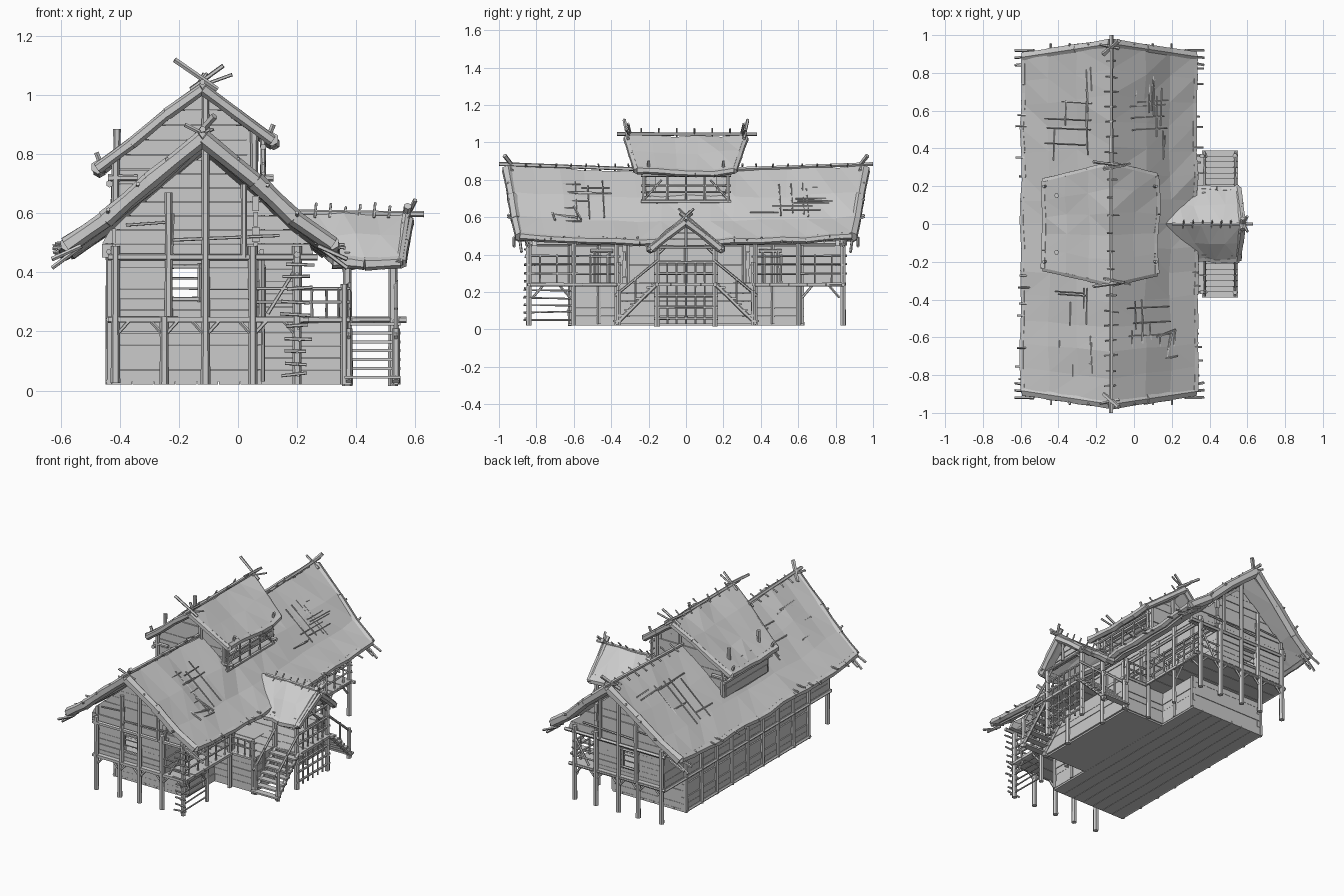
import bpy, bmesh, math, random
from mathutils import Vector

if "Cube" in bpy.data.objects:
    bpy.data.objects.remove(bpy.data.objects["Cube"])
random.seed(7)
R = random.uniform

def finish(name, bm, solid=0):
    me = bpy.data.meshes.new(name)
    bm.to_mesh(me); bm.free()
    ob = bpy.data.objects.new(name, me)
    bpy.context.collection.objects.link(ob)
    if solid:
        m = ob.modifiers.new("thickness", 'SOLIDIFY')
        m.thickness = solid; m.offset = -1
    return ob

def hexa(bm, pts):
    v = [bm.verts.new(p) for p in pts]
    for f in ((3, 2, 1, 0), (4, 5, 6, 7), (0, 1, 5, 4), (1, 2, 6, 5), (2, 3, 7, 6), (3, 0, 4, 7)):
        bm.faces.new([v[i] for i in f])

def boxes(name, items):
    bm = bmesh.new()
    for x0, x1, y0, y1, z0, z1 in items:
        hexa(bm, [(x, y, z) for z in (z0, z1) for x, y in ((x0, y0), (x1, y0), (x1, y1), (x0, y1))])
    return finish(name, bm)

def beams(name, items, n=6):
    """Rough-hewn logs: (start, end, radius) with a little taper."""
    bm = bmesh.new()
    for p, q, r in items:
        p, q = Vector(p), Vector(q)
        d = (q - p).normalized()
        a = d.cross(Vector((0, 0, 1)) if abs(d.z) < 0.9 else Vector((1, 0, 0))).normalized()
        b = d.cross(a)
        rings = []
        for c, s in ((p, R(.95, 1.1)), (p.lerp(q, .5), R(.88, 1)), (q, R(.9, 1.05))):
            rings.append([bm.verts.new(c + r * s * (a * math.cos(t) + b * math.sin(t)))
                          for t in (math.tau * (i + .5) / n for i in range(n))])
        for r0, r1 in zip(rings, rings[1:]):
            for i in range(n):
                bm.faces.new((r0[i], r0[(i + 1) % n], r1[(i + 1) % n], r1[i]))
        bm.faces.new(rings[0][::-1]); bm.faces.new(rings[-1])
    bmesh.ops.recalc_face_normals(bm, faces=bm.faces)
    return finish(name, bm)

def interp(prof, u):
    for (a, za), (b, zb) in zip(prof, prof[1:]):
        if a <= u <= b:
            return za + (zb - za) * (u - a) / (b - a)
    return 0

def wall(name, axis, pos, u0, u1, z0, z1, rows, prof=None, hole=None, drop=.045):
    """Horizontal planks, clipped under a roof profile, with an optional window hole."""
    bm = bmesh.new()
    us = [u0 + (u1 - u0) * i / 80 for i in range(81)]
    def lim(z):
        ok = [u for u in us if not prof or interp(prof, u) - drop >= z]
        return (ok[0], ok[-1]) if ok else None
    for i in range(rows):
        za, zb = z0 + (z1 - z0) * i / rows, z0 + (z1 - z0) * (i + 1) / rows
        la, lb = lim(za), lim(zb - .004)
        if not la or not lb: continue
        spans = [(la[0], la[1], lb[0], lb[1])]
        if hole and hole[2] < (za + zb) / 2 < hole[3]:
            spans = [(la[0], hole[0], lb[0], hole[0]), (hole[1], la[1], hole[1], lb[1])]
        for a, b, c, d in spans:
            t, o = R(.006, .013), R(.001, .005)
            pts = [(u, pos + w, z) for z, s in ((za, (a, b)), (zb - o / 2, (c, d)))
                   for u, w in ((s[0], -t), (s[1], -t), (s[1], t), (s[0], t))]
            hexa(bm, pts if axis == 'y' else [(w, u, z) for u, w, z in pts])
    bmesh.ops.recalc_face_normals(bm, faces=bm.faces)
    return finish(name, bm)

def roof(name, prof, ridge, eave, n, lift, axis='y', rims=(0, 1), rim=.03, thick=.045):
    """Sagging thatch sheet: ridge/eave give (start, end) along the axis."""
    P = (lambda u, v, z: Vector((u, v, z))) if axis == 'y' else (lambda u, v, z: Vector((v, u, z)))
    top = max(prof, key=lambda p: p[1])[0]
    bm, rows, w = bmesh.new(), [], .008
    for u, z in prof:
        t = abs(u - top) / max(abs(prof[0][0] - top), abs(prof[-1][0] - top))
        s, e = (ridge[k] + (eave[k] - ridge[k]) * t for k in (0, 1))
        row = []
        for i in range(n + 1):
            k = i / n
            j = 0 if i in (0, n) else w
            row.append(bm.verts.new(P(u + R(-j, j), s + (e - s) * k + R(-j, j),
                                      z + lift * abs(2 * k - 1) ** 3 + R(-j, j))))
        rows.append(row)
    ends = [[r[-k].co.copy() for r in rows] for k in (0, 1)]
    edges = [[v.co.copy() for v in rows[k]] for k in (0, -1)]
    for a, b in zip(rows, rows[1:]):
        for i in range(n):
            f = bm.faces.new((a[i], a[i + 1], b[i + 1], b[i]))
            f.normal_update()
            if f.normal.z < 0: f.normal_flip()
    bmesh.ops.triangulate(bm, faces=bm.faces)
    finish(name, bm, thick)
    dn = Vector((0, 0, -.025))
    beams(name + "_end_rims", [(p + dn, q + dn, rim) for k in rims for p, q in zip(ends[k], ends[k][1:])])
    beams(name + "_eave_rolls", [(p + dn * .8, q + dn * .8, .022) for e in edges for p, q in zip(e, e[1:])])

# ---- roofs
MAIN = [(-.58, .485), (-.45, .575), (-.3, .705), (-.12, .85), (.06, .705), (.19, .58), (.32, .49)]
TOP = [(-.475, .765), (-.36, .85), (-.24, .95), (-.12, 1.035), (0, .945), (.115, .86)]
PORCH = [(-.185, .455), (-.1, .525), (0, .6), (.1, .525), (.185, .455)]
roof("main_roof", MAIN, (-.955, .955), (-.885, .885), 14, .03)
roof("upper_roof", TOP, (-.315, .315), (-.235, .225), 5, .012, rim=.02, thick=.035)
roof("porch_roof", PORCH, (.15, .575), (.32, .55), 4, .0, 'x', rims=(1,), rim=.022, thick=.035)

# ---- floors
boxes("ground_floor", [(-.43 + i * .073, -.43 + i * .073 + .071, -.63, .63, .02, .035) for i in range(7)]
      + [(.08, .36, -.35, .35, .02, .035)])
boxes("upper_floor", [(-.43, .22, -.85 + i * .1, -.85 + i * .1 + .097, .232, .248 + R(0, .003)) for i in range(17)]
      + [(.22, .37, -.36 + i * .09, -.36 + i * .09 + .087, .232, .249) for i in range(8)]
      + [(.37, .55, -.16 + i * .08, -.16 + i * .08 + .077, .232, .249) for i in range(4)])

# ---- plank walls
wall("left_wall", 'x', -.42, -.63, .63, .03, .24, 5)
wall("left_upper_wall", 'x', -.42, -.83, .83, .24, .55, 6)
wall("right_wall", 'x', .07, -.63, .63, .03, .24, 5)
wall("right_upper_wall", 'x', .06, -.83, .83, .24, .66, 8)
wall("hall_outer_wall", 'x', .36, -.35, .35, .03, .235, 5)
for s, n in ((-1, "front"), (1, "back")):
    wall(n + "_lower_wall", 'y', s * .62, -.43, .08, .03, .24, 5)
    wall(n + "_upper_wall", 'y', s * .81, -.42, .06, .24, .45, 6, hole=(-.23, -.13, .31, .42))
    wall(n + "_gable", 'y', s * .81, -.46, .26, .45, .83, 8, MAIN)
    wall(n + "_hall_wall", 'y', s * .345, .07, .36, .03, .235, 5)
    wall(n + "_hall_upper_wall", 'y', s * .33, .06, .2, .24, .5, 6)
    wall(n + "_tower_wall", 'y', s * .2, -.42, .055, .5, 1.0, 10, TOP, drop=.03)
wall("tower_left_wall", 'x', -.42, -.21, .21, .55, .8, 5)
wall("tower_right_wall", 'x', .04, -.21, .21, .6, .88, 6, hole=(-.16, .16, .73, .83))

# ---- timber frame at both gable ends
post, rail, brace = [], [], []
for s in (-1, 1):
    y = s * .84
    xs = (-.415, -.25, -.11, .05, .2)
    for x in xs:
        post.append(((x, y, .02 if x > -.3 else .025), (x, y, .49 if x in (-.415, .2, .05) else .25), .016))
    for a, b in zip(xs, xs[1:]):
        brace += [((a, y, .185), (a + .05, y, .24), .007), ((b, y, .185), (b - .05, y, .24), .007)]
    rail += [((-.44, y, .24), (.24, y, .24), .011), ((-.44, y, .452), (.27, y, .452), .012)]
    post += [((-.11, y, .25), (-.11, y, .84), .014), ((-.235, y, .25), (-.235, y, .67), .013),
             ((.02, y, .45), (.02, y, .7), .011)]
    brace += [((-.22, y, .51), (.14, y, .525), .006), ((-.38, y, .56), (-.24, y, .57), .005),
              ((-.23, y, .36), (-.22, y, .6), .006), ((.1, y, .26), (.2, y, .42), .007)]
    for z in (.31, .42):
        rail.append(((-.245, s * .825, z), (-.115, s * .825, z), .008))
    for x in (-.235, -.13):
        rail.append(((x, s * .825, .3), (x, s * .825, .43), .008))
    rail += [((-.23, s * .81, z), (-.13, s * .81, z), .004) for z in (.345, .38)]

# ---- long side frames, balcony posts and railings
for i in range(9):
    y = -.62 + i * .155
    post.append(((-.435, y, .02), (-.435, y, .53), .013))
    brace.append(((.08, y, .03), (.08, y, .6), .011))
for z in (.03, .24, .47):
    w = .63 if z < .2 else .84
    rail += [((-.438, -w, z), (-.438, w, z), .01)]
rail += [((.08, -.83, .47), (.08, .83, .47), .011)]
for s in (-1, 1):
    post += [((.2, s * y, .02), (.2, s * y, .53), .014) for y in (.6, .37)]
    post += [((.36, s * .36, .02), (.36, s * .36, .36), .013)]
    rail += [((.21, s * .84, .24), (.21, s * .36, .24), .011), ((.21, s * .36, .24), (.38, s * .36, .24), .011),
             ((.2, s * .86, .46), (.2, s * .15, .46), .011)]
    for z in (.3, .35, .395):
        rail += [((.2, s * .86, z), (.2, s * .35, z + R(-.006, .006)), .006)]
    for z in (.3, .345):
        rail += [((.2, s * .36, z), (.38, s * .36, z), .006), ((.06, s * .84, z), (.22, s * .84, z), .006)]
    for i in range(5):
        y = s * (.42 + .09 * i)
        rail.append(((.2, y, .245), (.2, y, .4), .006))
    for x in (.25, .3, .34):
        rail.append(((x, s * .36, .245), (x, s * .36, .35), .005))
    brace += [((.2, s * .62, .17), (.2, s * .68, .24), .007), ((.2, s * .82, .17), (.2, s * .76, .24), .007)]
    # doorway frames in the balcony wall
    for y in (.41, .49):
        post.append(((.085, s * y, .25), (.085, s * y, .42), .01))
    rail.append(((.085, s * .39, .42), (.085, s * .51, .42), .01))
beams("posts", post); beams("rails", rail, 5); beams("braces", brace, 5)

# ---- ladder bars at the front right corner
beams("corner_ladder", [((.2 + R(-.01, .01), -.87, z), (.2, -.6, z + R(-.01, .01)), .005) for z in (.05, .09, .13, .17, .21)]
      + [((.2 - R(.03, .06), -.86, .05 + i * .042), (.2 + R(.03, .06), -.86, .05 + i * .042 + R(-.01, .01)), .006)
         for i in range(10)], 5)

# ---- porch and its two flights of stairs
pp, st = [], []
for s in (-1, 1):
    pp += [((x, s * .155, .015), (x, s * .155, .47), .016) for x in (.37, .525)]
    pp += [((.33, s * .16, .445), (.57, s * .16, .445), .013), ((.35, s * .155, .24), (.57, s * .155, .24), .011),
           ((.545, s * .2, .43), (.575, -s * .03, .625), .014), ((.525, s * .155, .4), (.525, s * .1, .45), .008)]
    for x in (.375, .535):
        st += [((x, s * .375, .03), (x, s * .155, .245), .012), ((x, s * .36, .02), (x, s * .36, .21), .014),
               ((x, s * .38, .18), (x, s * .15, .37), .008), ((x, s * .27, .13), (x, s * .27, .28), .007)]
    boxes(("front" if s < 0 else "back") + "_stair_treads",
          [(.36, .55, s * (.37 - .03 * i) - .02, s * (.37 - .03 * i) + .02, .04 + .03 * i, .05 + .03 * i) for i in range(7)])
pp += [((.53, -.17, z), (.53, .17, z), .008) for z in (.06, .12, .18, .24, .3, .36, .44)]
pp += [((.53, y, .03), (.53, y, .36), .006) for y in (-.1, -.05, 0, .05, .1)]
pp += [((.54, 0, .44), (.54, 0, .58), .01), ((.2, 0, .603), (.63, 0, .597), .01)]
beams("porch_frame", pp); beams("stair_frames", st)
wall("porch_gable", 'x', .5, -.17, .17, .45, .58, 4, PORCH, drop=.02)

# ---- upper tower frame with side windows
tf = []
for s in (-1, 1):
    tf += [((-.415, s * .22, .5), (-.415, s * .22, .8), .014), ((.055, s * .22, .62), (.055, s * .22, .88), .014),
           ((-.11, s * .22, .8), (-.11, s * .22, 1.01), .013), ((-.44, s * .22, .72), (-.34, s * .22, .72), .012),
           ((-.41, s * .15, .78), (-.41, s * .15, .885), .013)]
    x = .085
    tf += [((x, s * .225, .68), (x, s * .225, .86), .01), ((x, s * .1, .69), (x, s * .1, .83), .007),
           ((x, s * .22, .7), (x, s * .13, .8), .006), ((.04, s * .22, .72), (.12, s * .22, .72), .012)]
tf += [((.085, -.24, z), (.085, .24, z), r) for z, r in ((.685, .011), (.735, .006), (.77, .005), (.825, .01))]
tf += [((.085, 0, .69), (.085, 0, .83), .007), ((-.435, -.24, .7), (-.435, .24, .7), .012)]
beams("tower_frame", tf)

# ---- ridge poles, pegs and crossed horns
rg = [((-.12, -1, .885), (-.12, -.2, .855), .011), ((-.12, 1, .885), (-.12, .2, .855), .011),
      ((-.12, -.37, 1.045), (-.12, .38, 1.045), .01)]
for s in (-1, 1):
    for i in range(8):
        y = s * (.3 + .08 * i)
        rg.append(((-.12 - R(.02, .04), y, .85), (-.12 + R(.02, .04), y + R(-.01, .01), .885), .005))
    rg += [((-.16, s * .9, .84), (-.08, s * .97, .93), .012), ((-.08, s * .93, .85), (-.18, s * .95, .9), .008),
           ((-.07, s * .31, 1.02), (-.215, s * .33, 1.12), .009), ((-.16, s * .29, 1.02), (-.05, s * .31, 1.1), .008),
           ((-.13, s * .3, 1.03), (-.02, s * .32, 1.07), .006)]
    rg += [((.56, s * .05, .56), (.6, -s * .04, .645), .008)]
for i in range(6):
    rg.append(((-.14, -.24 + i * .095, 1.03), (-.1 + R(-.02, .02), -.24 + i * .095, 1.075), .005))
    rg.append(((.26 + i * .05, -.02, .585), (.265 + i * .05, .02, .63 + R(-.01, .015)), .005))
beams("ridge_poles_and_horns", rg, 5)

# ---- sticks bound on the thatch and poking out of the eaves
sk = []
for side in (-1, 1):
    for s in (-1, 1):
        for i in range(8):
            x = -.12 + side * R(.1, .34); y = s * R(.36, .78); l = R(.05, .11)
            z = interp(MAIN, x) + .014
            sk.append(((x, y - l, z), (x + R(-.01, .01), y + l, z), .004))
        for i in range(4):
            y = s * R(.36, .72); a = -.12 + side * R(.08, .15); b = -.12 + side * R(.24, .36)
            sk.append(((a, y, interp(MAIN, a) + .014), (b, y + .01, interp(MAIN, b) + .014), .004))
        for i in range(8):
            y = s * (.26 + .08 * i + R(-.02, .02)); x = -.58 if side < 0 else .32
            sk.append(((x - side * .06, y, .5), (x + side * R(.01, .05), y, .5 - R(.0, .04)), .006))
        x = -.58 if side < 0 else .32
        for k in (-.03, 0, .03):
            sk.append(((x - side * .05, s * .89 + k, .49), (x + side * .05, s * .88 + k * 1.3, .415 + abs(k)), .008))
        for x in (.12, .22, .32):
            u = -.12 + side * x
            sk.append(((u, s * .88, interp(MAIN, u)), (u, s * .955, interp(MAIN, u) + .03), .007))
        a = -.46 if side < 0 else .1
        sk.append(((a, s * .2, interp(TOP, a) - .02), (a + side * .02, s * .2, interp(TOP, a) + .03), .009))
beams("thatch_sticks", sk, 5)
# lifted thatch flap on the right slope
beams("roof_flap_frame", [((.16, -.76, .62), (.2, -.58, .6), .007), ((.2, -.76, .58), (.22, -.56, .58), .006),
                          ((.14, -.72, .64), (.23, -.7, .585), .006), ((.12, -.6, .66), (.22, -.56, .59), .006)], 5)
